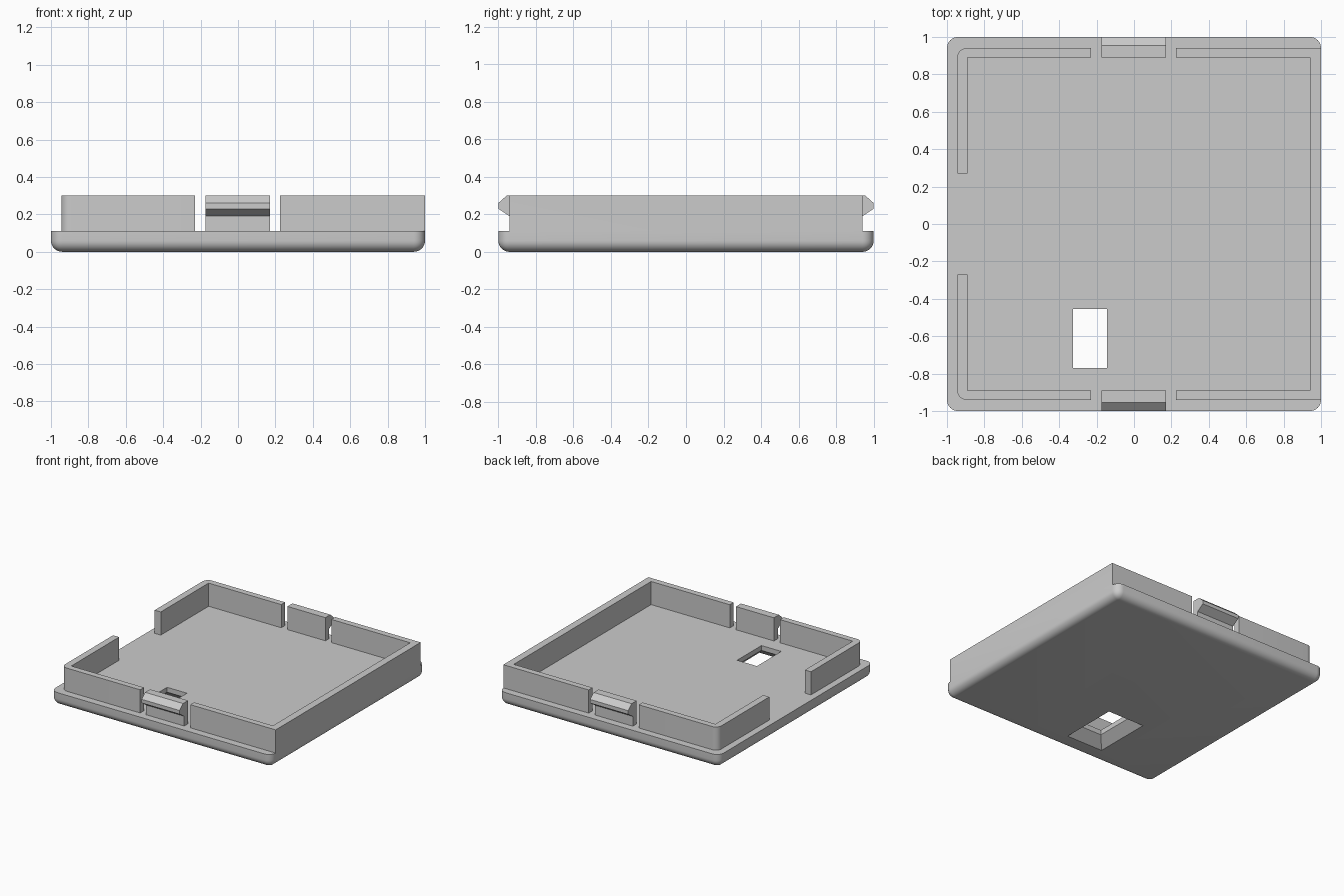
import bpy, bmesh, math
from mathutils import Vector

cube = bpy.data.objects.get("Cube")
if cube:
    bpy.data.objects.remove(cube, do_unlink=True)

FLOOR, TOP, R = 0.11, 0.30, 0.06   # floor height, wall height, edge radius

grey = bpy.data.materials.new("plain grey")
grey.use_nodes = True
grey.diffuse_color = (0.6, 0.6, 0.6, 1)
grey.node_tree.nodes["Principled BSDF"].inputs["Base Color"].default_value = (0.6, 0.6, 0.6, 1)


def finish(name, bm):
    bmesh.ops.recalc_face_normals(bm, faces=bm.faces)
    mesh = bpy.data.meshes.new(name)
    bm.to_mesh(mesh)
    bm.free()
    mesh.materials.append(grey)
    obj = bpy.data.objects.new(name, mesh)
    bpy.context.collection.objects.link(obj)
    return obj


def smooth(obj):
    bpy.ops.object.select_all(action='DESELECT')
    obj.select_set(True)
    bpy.context.view_layer.objects.active = obj
    bpy.ops.object.shade_smooth_by_angle(angle=math.radians(30))


def prism(name, points, shift):
    """Extrude a closed outline along the shift vector."""
    bm = bmesh.new()
    face = bm.faces.new([bm.verts.new(p) for p in points])
    new = bmesh.ops.extrude_face_region(bm, geom=[face])["geom"]
    verts = [v for v in new if isinstance(v, bmesh.types.BMVert)]
    bmesh.ops.translate(bm, verts=verts, vec=Vector(shift))
    return finish(name, bm)


def apply_boolean(target, tool, operation):
    mod = target.modifiers.new(operation.title(), 'BOOLEAN')
    mod.operation, mod.object, mod.solver = operation, tool, 'EXACT'
    bpy.context.view_layer.objects.active = target
    bpy.ops.object.modifier_apply(modifier=mod.name)
    bpy.data.objects.remove(tool, do_unlink=True)


# Base plate: rounded on its corners and lower edges
bm = bmesh.new()
bmesh.ops.create_cube(bm, size=2)
for v in bm.verts:
    v.co.z = FLOOR if v.co.z > 0 else 0
round_edges = [e for e in bm.edges if min(v.co.z for v in e.verts) < 0.01]
bmesh.ops.bevel(bm, geom=round_edges, offset=R, segments=8, profile=0.5,
                affect='EDGES', clamp_overlap=False)
base = finish("base_plate", bm)

# Window: straight at the floor, flaring out towards the underside
bm = bmesh.new()
rings = []
for z, hx, hy in ((0.15, 0.09, 0.158), (0.07, 0.09, 0.158),
                  (0, 0.165, 0.24), (-0.05, 0.165, 0.24)):
    rings.append([bm.verts.new((-0.235 + sx * hx, -0.613 + sy * hy, z))
                  for sx, sy in ((-1, -1), (1, -1), (1, 1), (-1, 1))])
for a, b in zip(rings, rings[1:]):
    for i in range(4):
        j = (i + 1) % 4
        bm.faces.new((a[i], a[j], b[j], b[i]))
bm.faces.new(rings[0])
bm.faces.new(rings[-1])
apply_boolean(base, finish("window_cutter", bm), 'DIFFERENCE')

# Flush wall on the left side, returning along the front and back
rise = (0, 0, TOP - FLOOR)
side = [(0.225, 0.94), (1, 0.94), (1, -0.94), (0.225, -0.94),
        (0.225, -0.89), (0.94, -0.89), (0.94, 0.89), (0.225, 0.89)]
wall = prism("left_wall", [(x, y, FLOOR) for x, y in side], rise)
apply_boolean(base, wall, 'UNION')
smooth(base)

for s, label in ((-1, "front"), (1, "back")):
    # Corner wall with a rounded outer corner
    arc = [(-0.895 - 0.05 * math.sin(t), 0.89 + 0.05 * math.cos(t))
           for t in (i * math.pi / 16 for i in range(9))]
    corner = [(-0.23, 0.89), (-0.23, 0.94)] + arc + [
        (-0.945, 0.27), (-0.89, 0.27), (-0.89, 0.89)]
    smooth(prism(label + "_corner_wall", [(x, s * y, FLOOR) for x, y in corner], rise))

    # Snap clip with an outward hook
    hook = [(0.89, FLOOR), (0.94, FLOOR), (0.94, 0.19), (1, 0.23),
            (1, 0.26), (0.955, TOP), (0.89, TOP)]
    prism(label + "_snap_clip", [(-0.175, s * y, z) for y, z in hook], (0.345, 0, 0))
